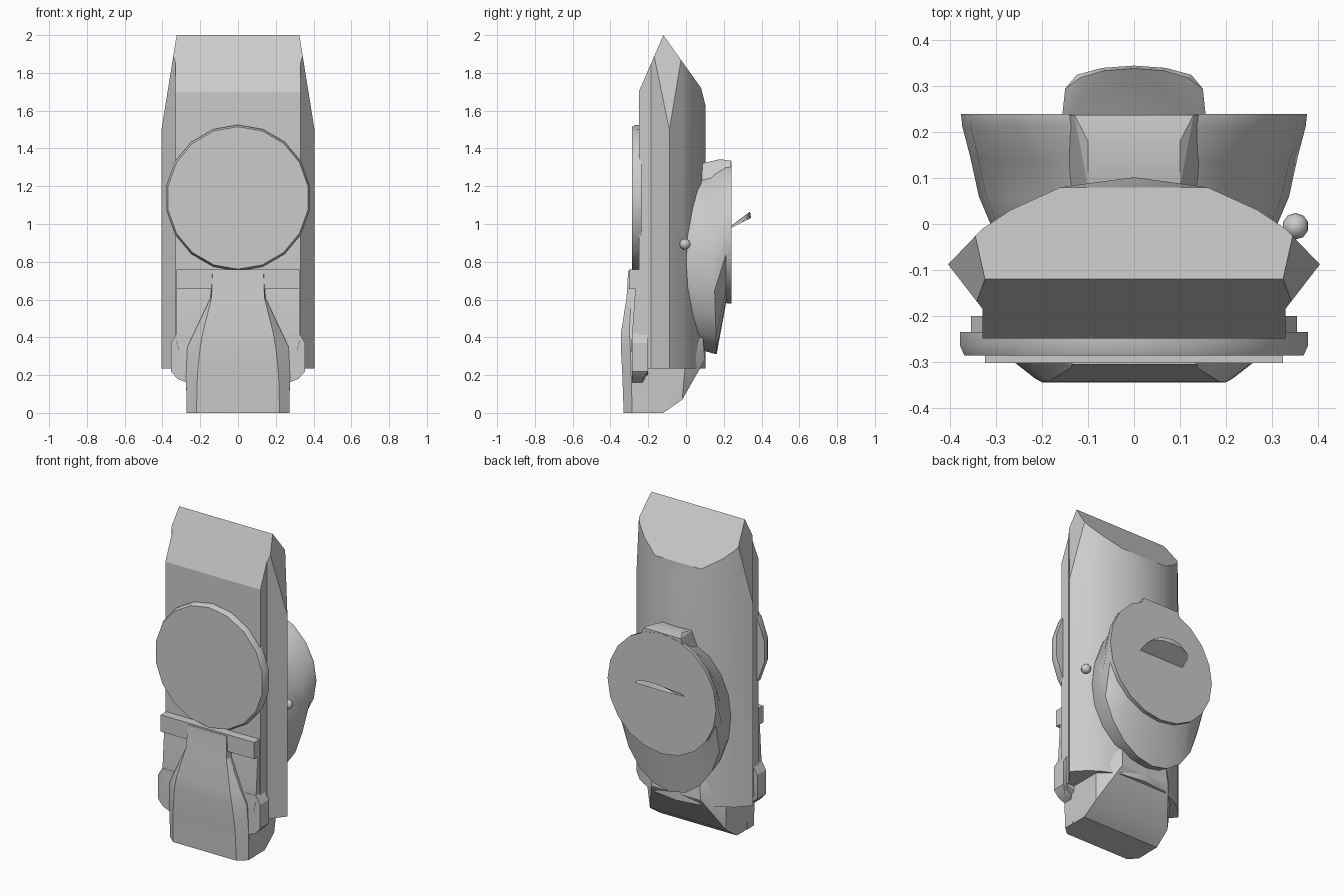
import bpy, bmesh, math
from mathutils import Vector

if "Cube" in bpy.data.objects:
    bpy.data.objects.remove(bpy.data.objects["Cube"])


def finish(bm, name, angle=28):
    bmesh.ops.remove_doubles(bm, verts=bm.verts, dist=0.0005)
    bmesh.ops.recalc_face_normals(bm, faces=bm.faces)
    me = bpy.data.meshes.new(name)
    bm.to_mesh(me)
    bm.free()
    ob = bpy.data.objects.new(name, me)
    bpy.context.collection.objects.link(ob)
    bpy.ops.object.select_all(action='DESELECT')
    ob.select_set(True)
    bpy.context.view_layer.objects.active = ob
    bpy.ops.object.shade_smooth_by_angle(angle=math.radians(angle))
    return ob


def hull(name, half, both=True):
    """Convex block from points, mirrored across x."""
    bm = bmesh.new()
    for x, y, z in half:
        bm.verts.new((x, y, z))
        if both:
            bm.verts.new((-x, y, z))
    r = bmesh.ops.convex_hull(bm, input=bm.verts)
    junk = [v for v in r['geom_interior'] if isinstance(v, bmesh.types.BMVert)]
    bmesh.ops.delete(bm, geom=junk, context='VERTS')
    bmesh.ops.dissolve_limit(bm, angle_limit=0.02, verts=bm.verts, edges=bm.edges)
    return finish(bm, name)


def loft(name, rings, angle=28):
    """Skin between closed rings, capped at both ends."""
    bm = bmesh.new()
    rows = [[bm.verts.new(p) for p in ring] for ring in rings]
    n = len(rows[0])
    for a, b in zip(rows, rows[1:]):
        for i in range(n):
            bm.faces.new((a[i], a[(i + 1) % n], b[(i + 1) % n], b[i]))
    bm.faces.new(rows[0])
    bm.faces.new(rows[-1])
    return finish(bm, name, angle)


def circle(y, z, rx, rz, n=18, tilt=0.0):
    """Ring facing along y; tilt pushes its lower half along y."""
    out = []
    for i in range(n):
        a = math.pi / 2 + 2 * math.pi * i / n
        out.append((rx * math.cos(a), y - tilt * math.sin(a), z + rz * math.sin(a)))
    return out


# main body: extruded section with wedge-cut top
half = [(0.33, -0.25), (0.33, -0.185), (0.405, -0.088), (0.33, -0.01),
        (0.27, 0.03), (0.16, 0.08), (0, 0.102)]
section = half + [(-x, y) for x, y in reversed(half[:-1])]
bm = bmesh.new()
base = bm.faces.new([bm.verts.new((x, y, 0.235)) for x, y in section])
ext = bmesh.ops.extrude_face_region(bm, geom=[base])
for v in ext['geom']:
    if isinstance(v, bmesh.types.BMVert):
        v.co.z = 2.1
bmesh.ops.recalc_face_normals(bm, faces=bm.faces)


def cut(co, no):
    r = bmesh.ops.bisect_plane(bm, geom=bm.verts[:] + bm.edges[:] + bm.faces[:],
                               plane_co=co, plane_no=Vector(no).normalized(),
                               clear_outer=True)
    edges = [e for e in bm.edges if e.is_boundary]
    if edges:
        bmesh.ops.holes_fill(bm, edges=edges, sides=0)


cut((0, -0.12, 2), (0, -0.30, 0.13))
cut((0, -0.12, 2), (0, 0.28, 0.20))
cut((0, 0.08, 1.72), (0, 0.10, 0.025))
for s in (1, -1):
    cut((s * 0.405, 0, 1.5), (s * 0.48, 0, 0.077))
finish(bm, "main_body", 20)

# lower end block with sloped back
hull("lower_block", [(0.27, -0.28, 0), (0.27, -0.12, 0), (0.265, -0.02, 0.07),
                     (0.17, 0.1, 0.28), (0.28, 0.0, 0.3), (0.16, 0.09, 0.4),
                     (0.28, -0.28, 0.3), (0.28, -0.1, 0.4)])

# front lower panel and side lobes
hull("lower_panel", [(0.325, -0.268, 0.66), (0.325, -0.288, 0.38),
                     (0.325, -0.2, 0.66), (0.325, -0.2, 0.22),
                     (0.27, -0.285, 0.16), (0.27, -0.2, 0.2)])
for s, side in ((1, "right"), (-1, "left")):
    pts = [(s * x, y, z) for z, x in ((0.42, 0.325), (0.37, 0.355), (0.22, 0.355),
                                      (0.18, 0.32), (0.16, 0.27))
           for y in (-0.287, -0.2 if z > 0.2 else -0.23)]
    pts += [(s * 0.25, -0.287, 0.42), (s * 0.25, -0.2, 0.42)]
    hull("side_lobe_" + side, pts, both=False)

# cross bar under the front disc
hull("cross_bar", [(0.325, y, z) for y in (-0.303, -0.24) for z in (0.655, 0.76)])

# raised front cover: z, front half width, front y, outer half width, outer y
rows = [(0, 0.22, -0.33, 0.272, -0.285), (0.2, 0.215, -0.337, 0.275, -0.29),
        (0.35, 0.2, -0.345, 0.268, -0.295), (0.43, 0.185, -0.343, 0.23, -0.3),
        (0.61, 0.14, -0.315, 0.145, -0.29), (0.75, 0.135, -0.306, 0.14, -0.28)]
loft("front_cover", [[(-xo, -0.22, z), (-xo, yo, z), (-xi, yf, z),
                      (xi, yf, z), (xo, yo, z), (xo, -0.22, z)]
                     for z, xi, yf, xo, yo in rows])

# front disc
loft("front_disc", [circle(-0.235, 1.138, 0.385, 0.387),
                    circle(-0.265, 1.138, 0.385, 0.387),
                    circle(-0.287, 1.138, 0.375, 0.377)])

# back bowl: round flat face, deeper bulge below it
loft("back_bowl", [circle(0.24, 0.955, 0.377, 0.377, 20),
                   circle(0.212, 0.955, 0.374, 0.374, 20),
                   circle(0.147, 0.8, 0.357, 0.49, 20, 0.015),
                   circle(0.06, 0.8, 0.338, 0.465, 20, 0.01),
                   circle(-0.03, 0.8, 0.30, 0.43, 20)], 35)
hull("bowl_top_tab", [(0.1, 0.08, 1.32), (0.1, 0.18, 1.343), (0.13, 0.238, 1.335),
                      (0.14, 0.08, 1.22), (0.16, 0.238, 1.24)])

# grip fin on the bowl face
fin = [(0.157, 0.23), (0.15, 0.295), (0.125, 0.325), (0.07, 0.34), (0, 0.345)]
fin_pts = []
for x, y in fin:
    low = 0.98 + (y - 0.24) * 0.5
    fin_pts += [(x, y, low), (x * 0.93, y - 0.006, low + 0.003 + 0.03 * (1 - (x / 0.16) ** 2))]
hull("grip_fin", fin_pts)

# small side knob
bm = bmesh.new()
bmesh.ops.create_uvsphere(bm, u_segments=10, v_segments=8, radius=0.029)
bmesh.ops.translate(bm, verts=bm.verts, vec=(0.352, -0.005, 0.893))
finish(bm, "side_knob", 60)
